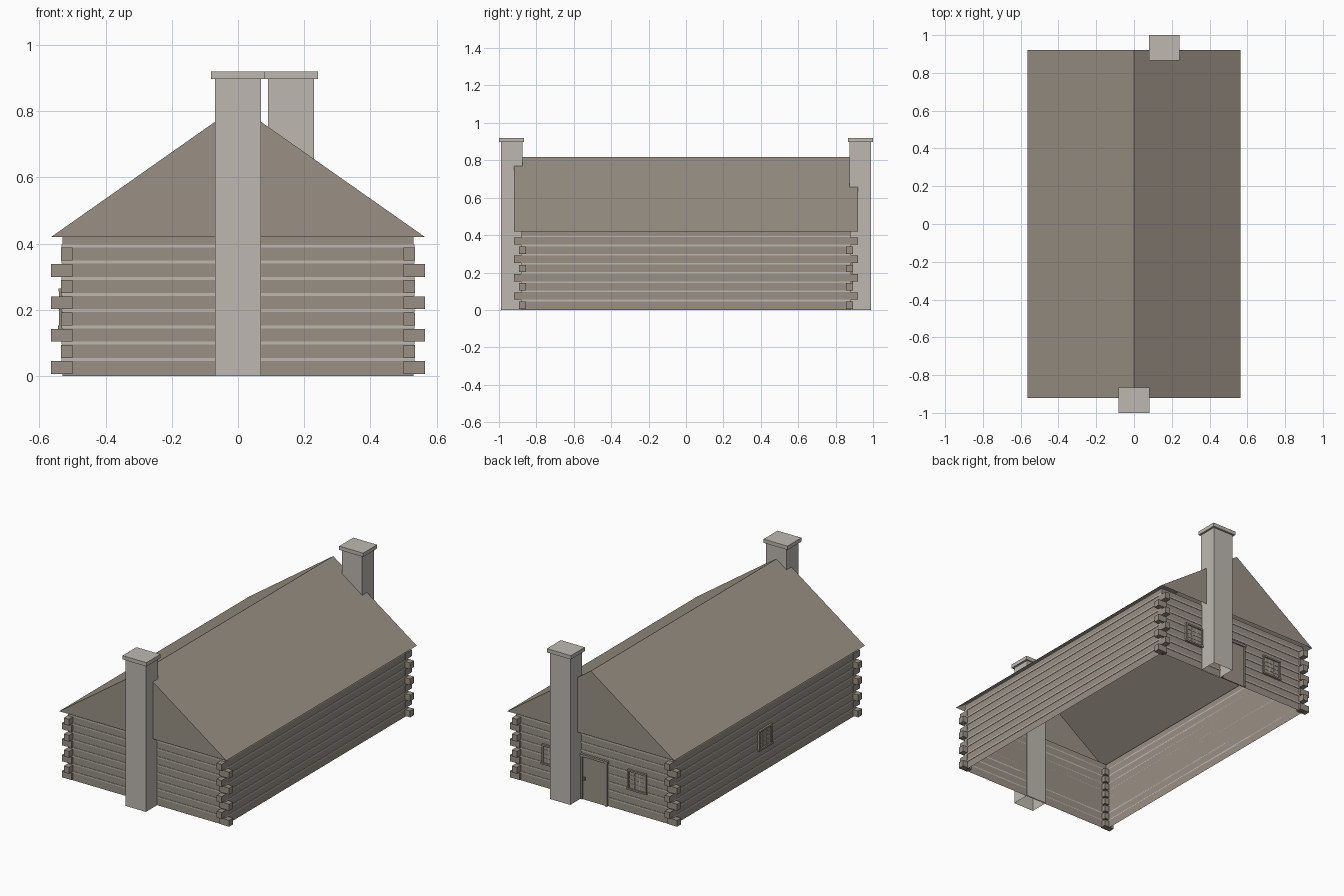
import bpy, bmesh
from math import pi

if "Cube" in bpy.data.objects:
    bpy.data.objects.remove(bpy.data.objects["Cube"], do_unlink=True)


def material(name, colour):
    m = bpy.data.materials.new(name)
    m.use_nodes = True
    m.diffuse_color = colour
    bsdf = next(n for n in m.node_tree.nodes if n.type == "BSDF_PRINCIPLED")
    bsdf.inputs["Base Color"].default_value = colour
    bsdf.inputs["Roughness"].default_value = 0.9
    return m


wood = material("weathered wood", (0.32, 0.28, 0.232, 1))
stone = material("pale stone", (0.51, 0.485, 0.435, 1))

HALF_X, HALF_Y = 0.53, 0.88      # wall planes
EAVE_X, EAVE_Y = 0.565, 0.92     # roof edges
EAVE_Z, RIDGE_Z = 0.42, 0.817
COURSE = 0.049                   # height of one log course


def finish(name, bm, mat, loc=(0, 0, 0), turn=0):
    mesh = bpy.data.meshes.new(name)
    bm.to_mesh(mesh)
    bm.free()
    mesh.materials.append(mat)
    ob = bpy.data.objects.new(name, mesh)
    ob.location = loc
    ob.rotation_euler.z = turn
    bpy.context.collection.objects.link(ob)
    return ob


def add_box(bm, x, y, z, open_ends=()):
    """Box from three (low, high) ranges; faces facing open_ends are left out."""
    v = [[[bm.verts.new((a, b, c)) for c in z] for b in y] for a in x]
    quads = {
        "bottom": (v[0][0][0], v[0][1][0], v[1][1][0], v[1][0][0]),
        "top": (v[0][0][1], v[1][0][1], v[1][1][1], v[0][1][1]),
        "front": (v[0][0][0], v[1][0][0], v[1][0][1], v[0][0][1]),
        "back": (v[0][1][0], v[0][1][1], v[1][1][1], v[1][1][0]),
        "left": (v[1][0][0], v[1][1][0], v[1][1][1], v[1][0][1]),
        "right": (v[0][0][0], v[0][0][1], v[0][1][1], v[0][1][0]),
    }
    for side, quad in quads.items():
        if side not in open_ends:
            bm.faces.new(quad)


def boxes(name, mat, parts, open_ends=(), **place):
    bm = bmesh.new()
    for part in parts:
        add_box(bm, *part, open_ends=open_ends)
    return finish(name, bm, mat, **place)


def around(r):
    return (-r, r)


def mirrored(lo, hi, sign):
    return (lo, hi) if sign > 0 else (-hi, -lo)


# Log walls, a thin shell open below and above
boxes("log_walls", wood, [(around(HALF_X), around(HALF_Y), (0, 0.43))],
      open_ends=("bottom", "top"))

# Chinking strips between the log courses
strips = []
for k in range(1, 9):
    z = (k * COURSE - 0.003, k * COURSE + 0.006)
    for s in (-1, 1):
        strips.append((mirrored(HALF_X, HALF_X + 0.003, s), around(HALF_Y), z))
        strips.append((around(HALF_X), mirrored(HALF_Y, HALF_Y + 0.003, s), z))
boxes("chinking", stone, strips)

# Alternating log ends at the four corners
ends = []
for k in range(8):
    z = (k * COURSE + 0.006, k * COURSE + 0.045)
    long_x, long_y = (EAVE_X, 0.893) if k % 2 == 0 else (0.534, EAVE_Y)
    for sx in (-1, 1):
        for sy in (-1, 1):
            ends.append((mirrored(0.5, long_x, sx), mirrored(0.856, long_y, sy), z))
boxes("log_ends", wood, ends)

# Gabled roof, open underneath
bm = bmesh.new()
gables = [[bm.verts.new((x, y, z)) for x, z in
           ((-EAVE_X, EAVE_Z), (EAVE_X, EAVE_Z), (0, RIDGE_Z))]
          for y in around(EAVE_Y)]
front, back = gables
bm.faces.new(front)
bm.faces.new(back[::-1])
bm.faces.new((front[1], back[1], back[2], front[2]))
bm.faces.new((back[0], front[0], front[2], back[2]))
finish("gabled_roof", bm, wood)

# Chimneys with flat caps
for label, cx, s in (("front", 0, -1), ("back", 0.16, 1)):
    boxes(label + "_chimney", stone,
          [((cx - 0.069, cx + 0.069), mirrored(0.873, 0.988, s), (0, 0.9))],
          open_ends=("bottom",))
    boxes(label + "_chimney_cap", stone,
          [((cx - 0.081, cx + 0.081), mirrored(0.865, 1, s), (0.897, 0.92))])


# Windows: frame, pane and glazing bars, facing local -y
def window(name, loc, turn):
    w, low, high, bar = 0.064, 0.143, 0.265, 0.01
    frame = [(mirrored(w - bar, w, s), (-0.011, 0), (low, high)) for s in (-1, 1)]
    frame += [(around(w), (-0.012, 0), (high - bar, high)),
              (around(w + 0.004), (-0.014, 0), (low, low + bar))]
    boxes(name + "_frame", wood, frame, loc=loc, turn=turn)
    boxes(name + "_pane", wood, [(around(w - bar), (-0.005, 0), (low + bar, high - bar))],
          loc=loc, turn=turn)
    bars = [((x - 0.002, x + 0.002), (-0.007, 0), (low + bar, high - bar))
            for x in (-0.018, 0.018)]
    step = (high - low - 2 * bar) / 4
    for i in (1, 2, 3):
        z = low + bar + i * step
        bars.append((around(w - bar), (-0.007, 0), (z - 0.002, z + 0.002)))
    boxes(name + "_bars", stone, bars, loc=loc, turn=turn)


window("back_left_window", (0.29, HALF_Y, 0), pi)
window("back_right_window", (-0.29, HALF_Y, 0), pi)
window("right_side_window", (-HALF_X, 0, 0), -pi / 2)

# Back door with frame and latch
back_wall = dict(loc=(0, HALF_Y, 0), turn=pi)
boxes("door", wood, [(around(0.08), (-0.006, 0), (0, 0.262))], **back_wall)
door_frame = [(mirrored(0.078, 0.09, s), (-0.012, 0), (0, 0.265)) for s in (-1, 1)]
door_frame.append((around(0.095), (-0.014, 0), (0.262, 0.276)))
boxes("door_frame", wood, door_frame, **back_wall)
boxes("door_latch", wood, [((-0.07, -0.06), (-0.014, 0), (0.12, 0.14))], **back_wall)
